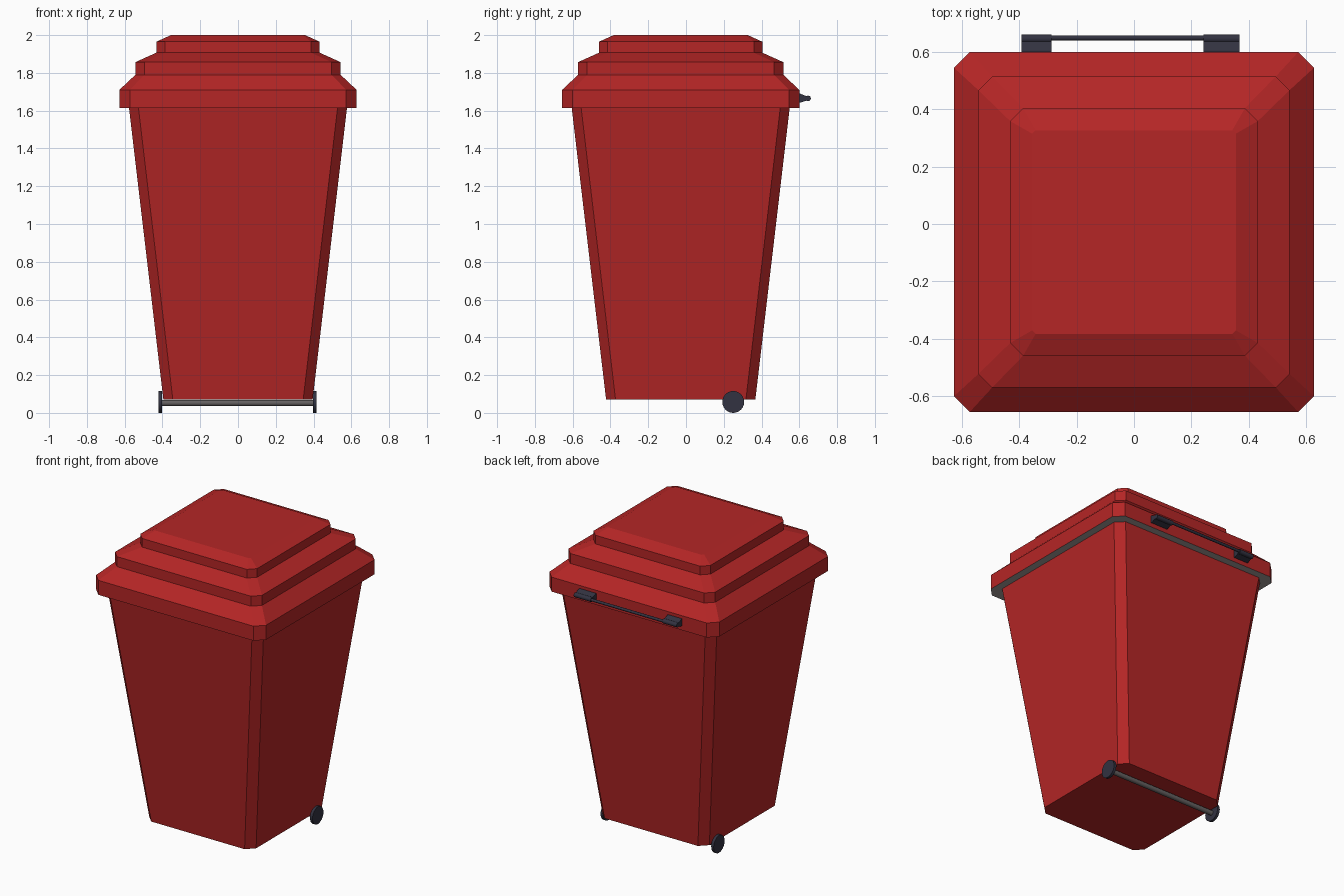
import bpy, bmesh, math
from mathutils import Matrix

if "Cube" in bpy.data.objects:
    bpy.data.objects.remove(bpy.data.objects["Cube"])

CY = -0.028  # the bin body sits slightly forward of the origin


def material(name, rgb):
    m = bpy.data.materials.new(name)
    m.diffuse_color = (*rgb, 1)
    m.use_nodes = True
    m.node_tree.nodes["Principled BSDF"].inputs["Base Color"].default_value = m.diffuse_color
    return m


RED = material("red plastic", (0.46, 0.019, 0.019))
DARK = material("dark blue rubber", (0.032, 0.032, 0.052))
GREY = material("grey metal", (0.13, 0.12, 0.12))
PALE = material("lid underside grey", (0.36, 0.33, 0.32))


def finish(name, bm, *mats):
    bmesh.ops.recalc_face_normals(bm, faces=bm.faces)
    me = bpy.data.meshes.new(name)
    bm.to_mesh(me)
    bm.free()
    for m in mats:
        me.materials.append(m)
    ob = bpy.data.objects.new(name, me)
    bpy.context.collection.objects.link(ob)
    return ob


def loft(name, levels, *mats, underside=0):
    """Stack of chamfered squares: (height, half width, chamfer)."""
    bm = bmesh.new()
    rings = []
    for z, h, c in levels:
        k = h - c
        pts = [(k, -h), (h, -k), (h, k), (k, h), (-k, h), (-h, k), (-h, -k), (-k, -h)]
        rings.append([bm.verts.new((x, y + CY, z)) for x, y in pts])
    for a, b in zip(rings, rings[1:]):
        for i in range(8):
            j = (i + 1) % 8
            bm.faces.new((a[i], a[j], b[j], b[i]))
    bm.faces.new(rings[0][::-1]).material_index = underside
    bm.faces.new(rings[-1])
    return finish(name, bm, *mats)


def rod(name, x0, x1, y, z, r, sides, mat):
    bm = bmesh.new()
    bmesh.ops.create_cone(bm, cap_ends=True, segments=sides, radius1=r, radius2=r, depth=x1 - x0,
                          matrix=Matrix.Translation(((x0 + x1) / 2, y, z)) @ Matrix.Rotation(math.pi / 2, 4, 'Y'))
    ob = finish(name, bm, mat)
    bpy.context.view_layer.objects.active = ob
    ob.select_set(True)
    bpy.ops.object.shade_smooth_by_angle(angle=math.radians(35))
    ob.select_set(False)
    return ob


# Tapered body
loft("bin_body", [(0.07, 0.395, 0.05), (1.64, 0.58, 0.05)], RED)

# Stepped lid with grey underside
loft("lid", [(1.613, 0.628, 0.055), (1.71, 0.628, 0.055),
             (1.79, 0.543, 0.048), (1.857, 0.543, 0.048),
             (1.907, 0.432, 0.045), (1.965, 0.432, 0.045),
             (2.0, 0.355, 0.012)], RED, PALE, underside=1)

# Wheels and axle
for side, x in (("left", -0.42), ("right", 0.398)):
    rod(side + "_wheel", x, x + 0.018, 0.25, 0.058, 0.058, 24, DARK)
rod("axle", -0.41, 0.41, 0.25, 0.052, 0.016, 16, GREY)

# Rear handle: two tapered brackets with end knobs, joined by a bar
PROFILE = [(0.59, 1.642), (0.605, 1.642), (0.64, 1.654), (0.64, 1.676), (0.605, 1.69), (0.59, 1.69)]
for side, x0, x1 in (("left", -0.392, -0.287), ("right", 0.243, 0.368)):
    bm = bmesh.new()
    f = bm.faces.new([bm.verts.new((x0, y, z)) for y, z in PROFILE])
    ext = bmesh.ops.extrude_face_region(bm, geom=[f], use_keep_orig=True)
    bmesh.ops.translate(bm, vec=(x1 - x0, 0, 0),
                        verts=[v for v in ext["geom"] if isinstance(v, bmesh.types.BMVert)])
    finish(side + "_handle_bracket", bm, DARK)
    rod(side + "_handle_knob", x0, x1, 0.646, 1.665, 0.015, 12, DARK)
rod("handle_bar", -0.36, 0.34, 0.649, 1.665, 0.009, 12, DARK)
